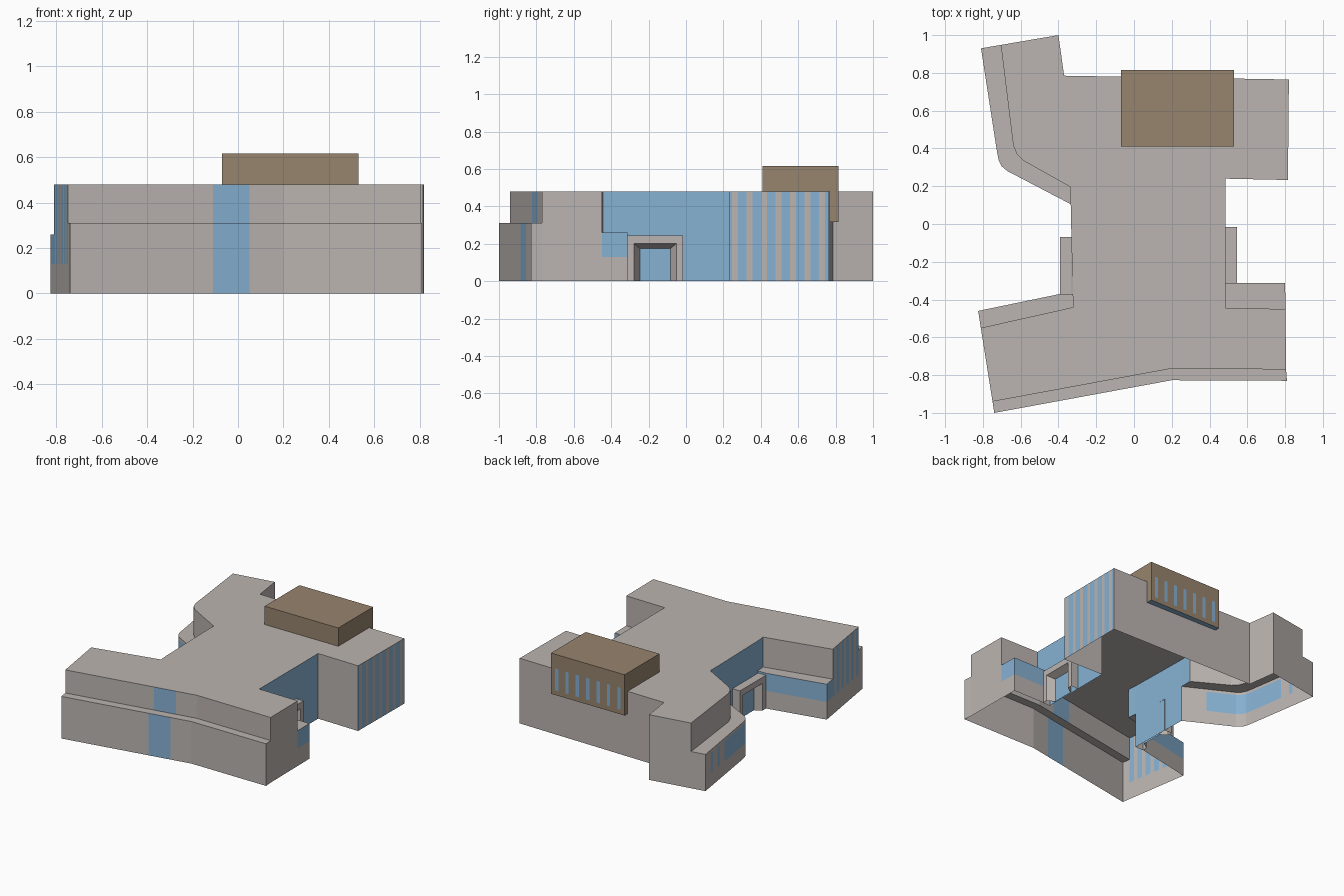
import bpy

if "Cube" in bpy.data.objects:
    bpy.data.objects.remove(bpy.data.objects["Cube"])


def material(name, rgb):
    m = bpy.data.materials.new(name)
    m.diffuse_color = (*rgb, 1)
    m.use_nodes = True
    m.node_tree.nodes["Principled BSDF"].inputs["Base Color"].default_value = m.diffuse_color
    return m


MATS = [material("warm_grey_wall", (0.50, 0.46, 0.44)),
        material("blue_glass", (0.24, 0.44, 0.65)),
        material("brown_cladding", (0.31, 0.23, 0.155))]
GREY, GLASS, BROWN = range(3)


class Shell:
    """Collects coloured polygons and turns them into one object."""

    def __init__(self, name):
        self.name, self.v, self.f, self.m = name, [], [], []

    def face(self, pts, mat):
        n = len(self.v)
        self.v += pts
        self.f.append(range(n, n + len(pts)))
        self.m.append(mat)

    def wall(self, p, q, z0, z1, mat=GREY, paint=()):
        """Vertical wall; paint = (t0, t1, za, zb, mat) rectangles cut into it."""
        ts, zs = {0, 1}, {z0, z1}
        for a, b, c, d, _ in paint:
            ts |= {a, b}
            zs |= {min(max(c, z0), z1), min(max(d, z0), z1)}
        ts, zs = sorted(ts), sorted(zs)
        at = lambda t, z: (p[0] + (q[0] - p[0]) * t, p[1] + (q[1] - p[1]) * t, z)
        for t0, t1 in zip(ts, ts[1:]):
            for a, b in zip(zs, zs[1:]):
                tm, zm, col = (t0 + t1) / 2, (a + b) / 2, mat
                for s in paint:
                    if s[0] < tm < s[1] and s[2] < zm < s[3]:
                        col = s[4]
                self.face([at(t0, a), at(t1, a), at(t1, b), at(t0, b)], col)

    def cap(self, pts, z, mat=GREY):
        self.face([(x, y, z) for x, y in pts], mat)

    def build(self):
        me = bpy.data.meshes.new(self.name)
        me.from_pydata(self.v, [], [list(f) for f in self.f])
        for m in MATS:
            me.materials.append(m)
        me.polygons.foreach_set("material_index", self.m)
        me.update()
        ob = bpy.data.objects.new(self.name, me)
        bpy.context.collection.objects.link(ob)
        return ob


TOP, STEP, LOW, WING = 0.48, 0.31, 0.26, 0.27


def stripes(n, first, width, pitch, z0):
    """Glass wall with grey upright fins."""
    return [(0, 1, z0, TOP, GLASS)] + [
        (first + i * pitch, first + i * pitch + width, z0, TOP, GREY) for i in range(n)]


# Main roof outline, counter-clockwise
A, B, C, D = (-.749, -.94), (.2, -.765), (.805, -.77), (.802, -.45)
E, E2, F, G = (.485, -.445), (.485, -.312), (.485, .24), (.815, .233)
H, I, J, K = (.82, .765), (-.37, .785), (-.40, 1.0), (-.705, .948)
L, L2, L3 = (-.64, .42), (-.62, .37), (-.585, .335)
M, M2, N2, N, O = (-.335, .195), (-.335, .105), (-.325, -.37), (-.32, -.44), (-.811, -.55)

# Main building: every wall with its lower edge, colour and painted areas
main = Shell("main_building")
main_walls = [
    (A, B, STEP, GREY, [(.673, .842, STEP, TOP, GLASS)]),
    (B, C, STEP, GREY, []), (C, D, 0, GREY, []), (D, E, LOW, GREY, []),
    (E, E2, LOW, GLASS, []), (E2, F, 0, GLASS, []), (F, G, 0, GREY, []),
    (G, H, 0, GREY, stripes(7, .025, .058, .146, 0)),
    (H, I, 0, GREY, []), (I, J, 0, GREY, []), (J, K, 0, GREY, []),
    (K, L, WING, GREY, []), (L, L2, WING, GREY, []), (L2, L3, WING, GREY, []),
    (L3, M, WING, GREY, []), (M, M2, WING, GLASS, []), (M2, N2, 0, GLASS, []),
    (N2, N, LOW, GLASS, []), (N, O, LOW, GREY, []),
    (O, A, 0, GREY, stripes(5, .06, .08, .19, .13)),
]
for p, q, z0, mat, paint in main_walls:
    main.wall(p, q, z0, TOP, mat, paint)
main.cap([w[0] for w in main_walls], TOP)
main.build()


def ledge(name, outer, inner, z, paints):
    """Low open-bottomed block stepping out of the main building."""
    s = Shell(name)
    for i, (p, q) in enumerate(zip(outer, outer[1:])):
        s.wall(p, q, 0, z, GREY, paints.get(i, ()))
    s.cap(outer + inner, z)
    s.build()


# Low blocks around the main building
ledge("front_step", [A, (-.74, -1.0), (.2, -.827), (.81, -.83), C], [B], STEP,
      {1: [(.67, .84, 0, STEP, GLASS)]})
band = [(0, 1, .13, LOW, GLASS)]
ledge("right_low_block", [D, (.80, -.312), E2], [E], LOW, {0: band, 1: band})
ledge("left_low_block", [N2, (-.39, -.37), (-.825, -.46), O], [N], LOW,
      {0: band, 1: band, 2: band})
full = [(0, 1, .10, .25, GLASS)]
ledge("rear_wing_low_block",
      [K, (-.81, .93), (-.725, .38), (-.716, .335), (-.70, .305), (-.67, .28), M2],
      [M, L3, L2, L], WING,
      {1: [(.15, .21, .10, .25, GLASS), (.33, .39, .10, .25, GLASS),
           (.52, 1, .10, .25, GLASS)],
       2: full, 3: full, 4: full, 5: [(0, .54, .10, .25, GLASS)]})

# Brown rooftop box overhanging the back, with seven windows
box = Shell("rooftop_box")
bx = [(-.07, .41), (.53, .41), (.53, .815), (-.07, .815)]
for i in range(4):
    wins = [(.055 + k * .141, .055 + k * .141 + .055 - .01, .35, .51, GLASS)
            for k in range(7)] if i == 2 else []
    box.wall(bx[i], bx[(i + 1) % 4], .315, .615, BROWN, wins)
box.cap(bx, .615, BROWN)
box.cap(bx[::-1], .315, GLASS)
box.build()


# Entrance portals: framed block with splayed recess and glass door
def portal(name, x_wall, x_front, x_door, y0, y1):
    s = Shell(name)
    loops = []
    for x, inset, h in ((x_wall, 0, .245), (x_front, 0, .245),
                        (x_front, .037, .20), (x_door, .068, .175)):
        a, b = y0 + inset, y1 - inset
        loops.append([(x, a, 0), (x, a, h), (x, b, h), (x, b, 0)])
    flip = x_front < x_wall
    turn = lambda pts: pts[::-1] if flip else pts
    for lo, hi in zip(loops, loops[1:]):
        for i in range(3):
            s.face(turn([lo[i], lo[i + 1], hi[i + 1], hi[i]][::-1]), GREY)
    s.face(turn(loops[-1][::-1]), GLASS)
    return s.build()


portal("right_portal", .485, .545, .492, -.315, -.015)
portal("left_portal", -.33, -.392, -.342, -.37, -.068)

# Make the portal faces point outwards
import bmesh
for n, sx in (("right_portal", 1), ("left_portal", -1)):
    me = bpy.data.objects[n].data
    bm = bmesh.new()
    bm.from_mesh(me)
    bmesh.ops.remove_doubles(bm, verts=bm.verts, dist=1e-5)
    bm.normal_update()
    door = next(f for f in bm.faces if f.material_index == GLASS)
    if door.normal.x * sx < 0:
        bmesh.ops.reverse_faces(bm, faces=bm.faces)
    bm.to_mesh(me)
    bm.free()
